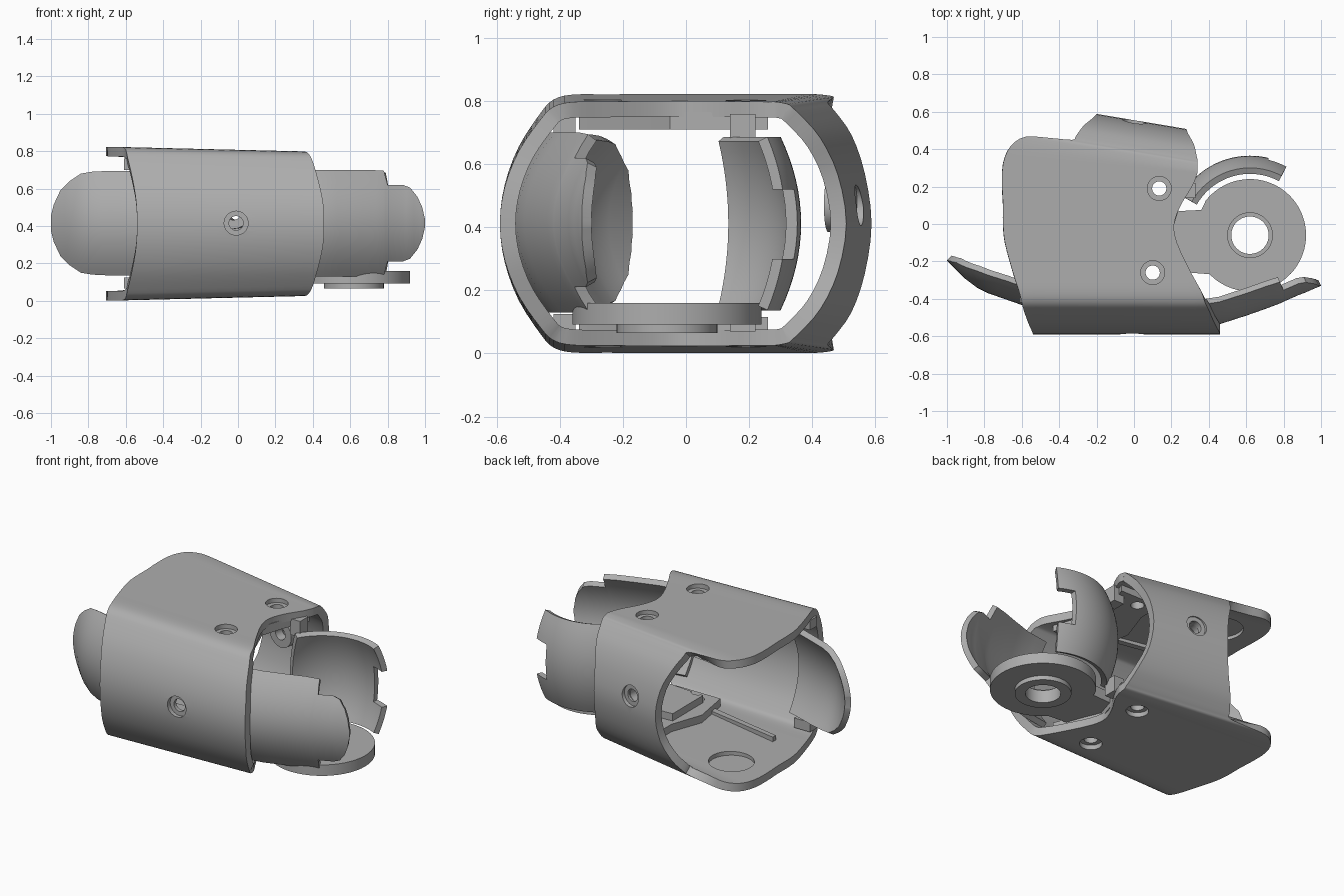
import bpy, bmesh, math
from mathutils import Vector

cube = bpy.data.objects.get("Cube")
if cube:
    bpy.data.objects.remove(cube, do_unlink=True)

ZC = 0.412          # mid height of the shell
PIVOT = (0.62, -0.06)
SOCKET = (-0.46, 0.21)

grey = bpy.data.materials.new("plain_grey")
grey.use_nodes = True
grey.diffuse_color = (0.42, 0.42, 0.42, 1)
grey.node_tree.nodes["Principled BSDF"].inputs["Base Color"].default_value = (0.42, 0.42, 0.42, 1)


def make(name, bm):
    me = bpy.data.meshes.new(name)
    bm.to_mesh(me)
    bm.free()
    ob = bpy.data.objects.new(name, me)
    bpy.context.scene.collection.objects.link(ob)
    me.materials.append(grey)
    return ob


def bake(ob):
    """Apply the modifiers of an object."""
    dg = bpy.context.evaluated_depsgraph_get()
    me = bpy.data.meshes.new_from_object(ob.evaluated_get(dg))
    ob.modifiers.clear()
    ob.data = me


def sheet(name, nu, nv, f, thick, closed=False):
    """Curved sheet f(u, v) thickened inwards."""
    bm = bmesh.new()
    g = [[bm.verts.new(f(i / nu, j / nv)) for j in range(nv if closed else nv + 1)]
         for i in range(nu + 1)]
    for i in range(nu):
        for j in range(nv):
            k = (j + 1) % nv if closed else j + 1
            bm.faces.new((g[i][j], g[i + 1][j], g[i + 1][k], g[i][k]))
    ob = make(name, bm)
    m = ob.modifiers.new("thickness", 'SOLIDIFY')
    m.thickness = thick
    m.offset = -1
    bake(ob)
    return ob


def plate(name, outline, z0, z1):
    """Flat plate with the given outline."""
    bm = bmesh.new()
    face = bm.faces.new([bm.verts.new((x, y, z0)) for x, y in outline])
    r = bmesh.ops.extrude_face_region(bm, geom=[face])
    bmesh.ops.translate(bm, vec=(0, 0, z1 - z0),
                        verts=[v for v in r["geom"] if isinstance(v, bmesh.types.BMVert)])
    bmesh.ops.recalc_face_normals(bm, faces=bm.faces)
    return make(name, bm)


def box(name, x0, x1, y0, y1, z0, z1):
    return plate(name, [(x0, y0), (x1, y0), (x1, y1), (x0, y1)], z0, z1)


def arc(c, r, a0, a1, n):
    return [(c[0] + r * math.cos(math.radians(a0 + (a1 - a0) * i / n)),
             c[1] + r * math.sin(math.radians(a0 + (a1 - a0) * i / n))) for i in range(n + 1)]


def rod(name, p, direction, r1, r2, depth):
    """Cone or cylinder from p along a direction."""
    bm = bmesh.new()
    bmesh.ops.create_cone(bm, cap_ends=True, segments=40, radius1=r1, radius2=r2, depth=depth)
    d = Vector(direction).normalized()
    bm.transform(d.to_track_quat('Z', 'Y').to_matrix().to_4x4())
    bmesh.ops.translate(bm, vec=Vector(p) + d * depth / 2, verts=bm.verts)
    return make(name, bm)


def cut(ob, *cutters):
    for c in cutters:
        c.hide_render = True
        m = ob.modifiers.new("cut", 'BOOLEAN')
        m.operation = 'DIFFERENCE'
        m.solver = 'EXACT'
        m.object = c
        bpy.context.view_layer.update()
        bake(ob)
        bpy.data.objects.remove(c, do_unlink=True)


def screw_hole(ob, p, d):
    """Countersunk hole entering at p along d."""
    d = Vector(d).normalized()
    start = Vector(p) - d * 0.05
    cut(ob, rod("sink_cutter", start, d, 0.064, 0.064, 0.078),
        rod("hole_cutter", start, d, 0.038, 0.038, 0.26))


# Main shell: half section as y, z, left end, right end, skew
half = [(-.59, 0, -.54, .46, 0), (-.575, .12, -.545, .455, 0), (-.53, .24, -.565, .43, 0),
        (-.46, .345, -.59, .40, 0), (-.42, .385, -.60, .38, 0), (-.36, .4, -.615, .36, 0),
        (-.25, .4, -.65, .30, 0), (-.1, .4, -.69, .23, 0), (0, .4, -.70, .215, 0),
        (.1, .4, -.70, .25, 0), (.2, .4, -.705, .31, 0), (.28, .4, -.70, .335, .06),
        (.33, .4, -.66, .34, .13), (.37, .395, -.58, .34, .167), (.385, .39, -.45, .34, .167),
        (.395, .38, -.33, .34, .167), (.42, .355, -.31, .335, .167),
        (.48, .28, -.27, .32, .167), (.53, .16, -.22, .29, .167), (.555, 0, -.20, .28, .167)]
ring = half + [(y, -z, a, b, k) for y, z, a, b, k in reversed(half[1:-1])]


def shell_point(u, v):
    n = len(ring)
    s = v * n
    i, t = int(s + 1e-6), s - int(s + 1e-6)
    p = [ring[(i + o) % n] for o in (-1, 0, 1, 2)]
    y, z, a, b, k = [q1 + .5 * t * (q2 - q0 + t * (2 * q0 - 5 * q1 + 4 * q2 - q3
                     + t * (3 * (q1 - q2) + q3 - q0))) for q0, q1, q2, q3 in zip(*p)]
    x = a + (b - a) * u
    return x, y - k * x, ZC + z * (.985 - .06 * x)


shell = sheet("main_shell", 14, len(ring) * 3, shell_point, .05, True)
screws = [(.135, .19), (.1, -.26)]
for x, y in screws:
    screw_hole(shell, (x, y, .805), (0, 0, -1))
    screw_hole(shell, (x, y, .02), (0, 0, 1))
screw_hole(shell, (-.01, -.59, .415), (0, 1, 0))
screw_hole(shell, (0, .56, .47), (-.165, -1, 0))
# shallow round sockets inside both plates
for z in (.035, .735):
    cut(shell, rod("socket_cutter", (*SOCKET, z), (0, 0, 1), .13, .13, .055))


# End flaps: path as x, middle y, half height
def flap(name, keys, bulge):
    def f(u, v):
        s = min(u * (len(keys) - 1), len(keys) - 1 - 1e-6)
        i = int(s)
        x, y, h = [a + (b - a) * (s - i) for a, b in zip(keys[i], keys[i + 1])]
        w = (2 * v - 1) * h
        return x, y + bulge * (w / .28) ** 2, .415 + w
    return sheet(name, (len(keys) - 1) * 2, 20, f, .035)


flap("front_flap_left", [(.3, -.56, .285), (.46, -.535, .285), (.6, -.49, .285), (.7, -.455, .285),
                         (.78, -.425, .28), (.80, -.415, .205), (.88, -.38, .205), (.92, -.365, .19),
                         (.96, -.347, .14), (.985, -.337, .085), (1.0, -.33, .02)], .115)
flap("front_flap_right", [(-1.0, -.195, .04), (-.985, -.21, .10), (-.95, -.245, .175),
                          (-.90, -.295, .225), (-.84, -.34, .265), (-.78, -.37, .275),
                          (-.68, -.405, .28), (-.58, -.44, .28), (-.48, -.47, .28)], .1)


# Back curved guard with a notch in its free end
def guard_point(u, v):
    a = math.radians(62 + 88 * u)
    w = 2 * v - 1
    r = .425 - .065 * w * w
    return PIVOT[0] + r * math.cos(a), PIVOT[1] + r * math.sin(a), .412 + .275 * w


guard = sheet("back_guard", 28, 16, guard_point, .035)
cut(guard, box("notch_cutter", .72, 1, .1, .5, .3, .52))
for i, (z0, z1) in enumerate(((.07, .17), (.66, .76))):
    box(f"guard_bracket_{i}", .26, .33, .14, .22, z0, z1)

# Lower hinge disk with arm, boss and bore
disk = plate("hinge_disk", [(.05, -.24), (.05, .06), (.36, .075)] + arc(PIVOT, .3, 142, -136, 60),
             .092, .16)
boss = rod("hinge_boss", (*PIVOT, .065), (0, 0, 1), .16, .16, .03)
for ob in (disk, boss):
    cut(ob, rod("bore_cutter", (*PIVOT, 0), (0, 0, 1), .1, .1, .3))
cut(disk, rod("bore_chamfer", (*PIVOT, .145), (0, 0, 1), .12, .12, .05))
cut(disk, rod("screw_cutter", (.1, -.26, 0), (0, 0, 1), .038, .038, .3))

# Inner pads carrying the screws
pad = [(0, -.34), (.31, -.34), (.25, -.17), (.2, -.05), (.24, .08), (.31, .26), (.03, .26),
       (.03, .1), (-.04, -.1)]
for name, z0, z1 in (("upper_pad", .71, .765), ("lower_pad", .06, .115)):
    ob = plate(name, pad, z0, z1)
    for x, y in screws:
        cut(ob, rod("pad_cutter", (x, y, 0), (0, 0, 1), .038, .038, 1))

# Inner boss behind the back screw
back_boss = rod("back_boss", (-.012, .52, .47), (-.165, -1, 0), .085, .085, .07)
cut(back_boss, rod("boss_cutter", (0, .6, .47), (-.165, -1, 0), .038, .038, .3))

# Stiffening ribs and small clips, repeated on both plates
for i, (rz, cz) in enumerate((((.045, .085), (.065, .125)), ((.74, .78), (.7, .76)))):
    plate(f"inner_rib_{i}", [(-.5, -.17), (0, -.27), (0, -.23), (-.5, -.14)], *rz)
    box(f"edge_clip_{i}", -.61, -.5, -.42, -.35, *cz)

# Smooth shading with sharp edges kept
bpy.ops.object.select_all(action='DESELECT')
for ob in bpy.context.scene.objects:
    if ob.type == 'MESH' and grey.name in ob.data.materials:
        ob.select_set(True)
        bpy.context.view_layer.objects.active = ob
bpy.ops.object.shade_smooth_by_angle(angle=math.radians(32))
